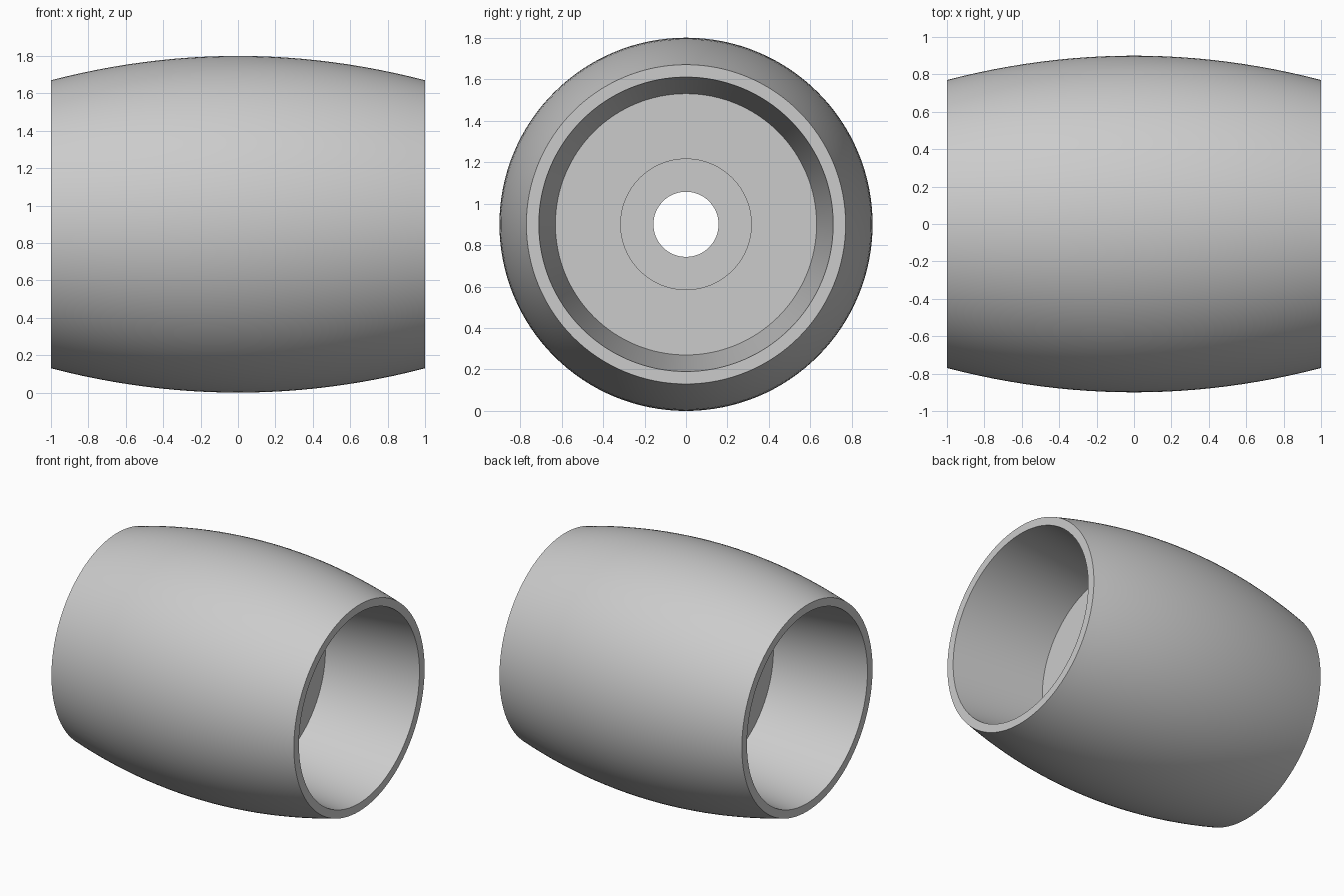
import bpy, bmesh, math
from mathutils import Matrix, Vector

old = bpy.data.objects.get("Cube")
if old:
    bpy.data.objects.remove(old, do_unlink=True)

grey = bpy.data.materials.new("plain_grey")
grey.use_nodes = True
colour = (0.6, 0.6, 0.6, 1)
grey.diffuse_color = colour
grey.node_tree.nodes["Principled BSDF"].inputs["Base Color"].default_value = colour

AXIS_HEIGHT = 0.9
SIDES = 128
ARC_STEPS = 24


def lathe(name, profile):
    """Revolve a closed (x, radius) profile about the x axis."""
    bm = bmesh.new()
    rings = []
    for x, r in profile:
        ring = []
        for i in range(SIDES):
            a = 2 * math.pi * i / SIDES
            ring.append(bm.verts.new((x, r * math.cos(a), r * math.sin(a))))
        rings.append(ring)
    for a, b in zip(rings, rings[1:] + rings[:1]):
        for i in range(SIDES):
            j = (i + 1) % SIDES
            bm.faces.new((a[i], a[j], b[j], b[i]))
    bmesh.ops.recalc_face_normals(bm, faces=bm.faces)
    mesh = bpy.data.meshes.new(name)
    bm.to_mesh(mesh)
    bm.free()
    mesh.materials.append(grey)
    obj = bpy.data.objects.new(name, mesh)
    obj.location.z = AXIS_HEIGHT
    bpy.context.collection.objects.link(obj)
    return obj


# Bulging outer skin, from the left end to the right end
outer = []
for i in range(ARC_STEPS + 1):
    x = -1 + 2 * i / ARC_STEPS
    outer.append((x, 0.9 - 0.13 * x * x))

# Tapered cup, web, counterbore and through hole, the same at both ends
cup = [(1, 0.71), (0.28, 0.63), (0.28, 0.315), (0.18, 0.315), (0.18, 0.157)]
inner = cup + [(-x, r) for x, r in reversed(cup)]

barrel = lathe("barrel_roller", outer + inner)

# Smooth round surfaces, sharp rims
bpy.ops.object.select_all(action='DESELECT')
barrel.select_set(True)
bpy.context.view_layer.objects.active = barrel
bpy.ops.object.shade_smooth_by_angle(angle=math.radians(30))
